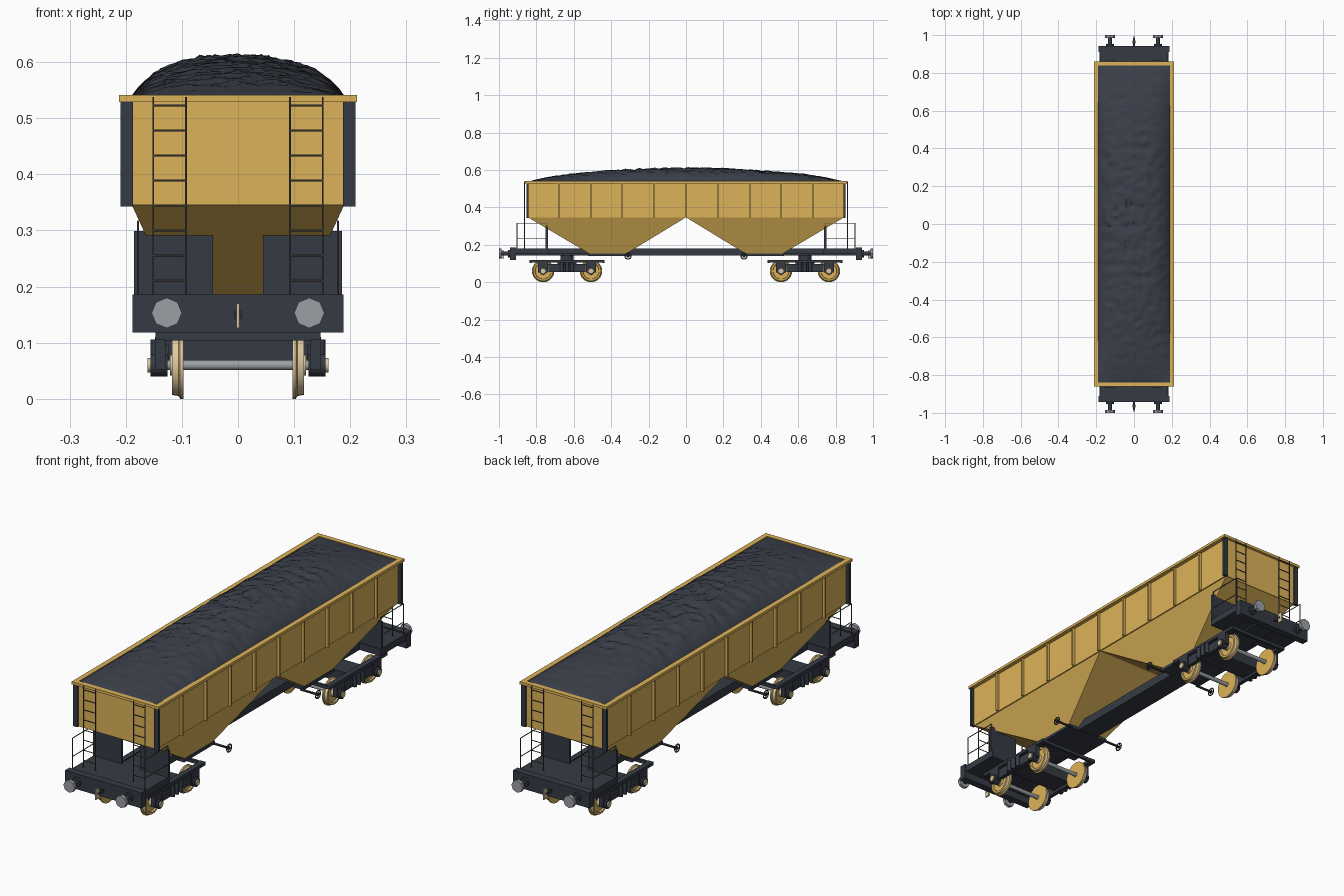
import bpy, bmesh, math
from mathutils import Vector, noise

if "Cube" in bpy.data.objects:
    bpy.data.objects.remove(bpy.data.objects["Cube"])


def mat(name, rgb):
    m = bpy.data.materials.new(name)
    m.diffuse_color = (*rgb, 1)
    m.use_nodes = True
    m.node_tree.nodes["Principled BSDF"].inputs["Base Color"].default_value = m.diffuse_color
    return m


YELLOW = mat("ochre_paint", (0.72, 0.45, 0.10))
DARK = mat("dark_steel", (0.036, 0.043, 0.058))
COAL = mat("coal", (0.044, 0.051, 0.068))
CREAM = mat("worn_cream", (0.72, 0.58, 0.36))
GREY = mat("bare_steel", (0.33, 0.35, 0.38))
RUNG = mat("rail_grey", (0.10, 0.095, 0.085))


def finish(name, bm, *mats, smooth=None):
    bmesh.ops.recalc_face_normals(bm, faces=bm.faces)
    me = bpy.data.meshes.new(name)
    bm.to_mesh(me)
    bm.free()
    ob = bpy.data.objects.new(name, me)
    bpy.context.collection.objects.link(ob)
    for m in mats:
        me.materials.append(m)
    if smooth:
        bpy.ops.object.select_all(action='DESELECT')
        ob.select_set(True)
        bpy.context.view_layer.objects.active = ob
        bpy.ops.object.shade_smooth_by_angle(angle=math.radians(smooth))
    return ob


def box(name, x, y, z, m):
    """Box from (min, max) pairs."""
    bm = bmesh.new()
    bmesh.ops.create_cube(bm, size=1)
    for v in bm.verts:
        v.co = [r[0] if c < 0 else r[1] for c, r in zip(v.co, (x, y, z))]
    return finish(name, bm, m)


def rod(name, a, b, r, m, sides=8):
    a, b = Vector(a), Vector(b)
    bm = bmesh.new()
    bmesh.ops.create_cone(bm, cap_ends=True, segments=sides, radius1=r, radius2=r, depth=(b - a).length)
    q = (b - a).to_track_quat('Z', 'Y')
    for v in bm.verts:
        v.co = q @ v.co + (a + b) / 2
    return finish(name, bm, m, smooth=40 if sides > 8 else None)


def loft(name, rings, m):
    """Rectangles (x half, y0, y1, z) joined into one closed solid."""
    bm = bmesh.new()
    loops = [[bm.verts.new(p) for p in ((-x, a, z), (x, a, z), (x, b, z), (-x, b, z))]
             for x, a, b, z in rings]
    for lo, hi in zip(loops, loops[1:]):
        for i in range(4):
            j = (i + 1) % 4
            bm.faces.new((lo[i], lo[j], hi[j], hi[i]))
    bm.faces.new(loops[0])
    bm.faces.new(loops[-1])
    return finish(name, bm, m)


def span(s, a, b):
    """Mirrored range, sorted."""
    return tuple(sorted((s * a, s * b)))


# --- wagon body: upper box, rim, side ribs
box("body_box", (-0.194, 0.194), (-0.848, 0.848), (0.345, 0.532), YELLOW)
for s in (-1, 1):
    box("rim_side", span(s, 0.19, 0.212), (-0.86, 0.86), (0.529, 0.541), YELLOW)
    box("rim_end", (-0.19, 0.19), span(s, 0.838, 0.86), (0.529, 0.541), YELLOW)
    for i in range(1, 10):
        y = -0.85 + 0.17 * i
        box("side_rib", span(s, 0.19, 0.206), (y - 0.004, y + 0.004), (0.345, 0.53), YELLOW)
    for t in (-1, 1):
        box("corner_post", span(s, 0.187, 0.209), span(t, 0.842, 0.854), (0.343, 0.53), DARK)

# --- coal heap: lumpy grid that falls off towards the rim
bm = bmesh.new()
NX, NY = 28, 130
bmesh.ops.create_grid(bm, x_segments=NX, y_segments=NY, size=1)
for v in bm.verts:
    u, w = v.co.x, v.co.y
    x, y = u * 0.192, w * 0.842
    edge = min(1, (1 - abs(u)) * 4, (1 - abs(w)) * 7)
    h = 0.068 * (1 - abs(u) ** 2.4) ** 0.8 * (1 - abs(w) ** 2.0) ** 0.75
    p = Vector((x, y, 0))
    lump = (0.5 - abs(noise.noise(p * 16))) * 0.016 + noise.noise(p * 38 + Vector((7, 3, 1))) * 0.008
    v.co = (x, y, 0.537 + h + max(-h, lump * edge * (0.3 + 0.7 * (1 - w * w))))
finish("coal_heap", bm, COAL, smooth=32)

# --- twin hoppers with outlets, and centre sill
for s in (-1, 1):
    bottom, top = span(s, 0.32, 0.515), span(s, 0.0, 0.845)
    loft("hopper", [(0.10, *bottom, 0.152), (0.19, *top, 0.347)], YELLOW)
    box("outlet_frame", (-0.104, 0.104), span(s, 0.31, 0.525), (0.14, 0.153), DARK)
box("centre_sill", (-0.05, 0.05), (-0.92, 0.92), (0.142, 0.18), DARK)

for s in (-1, 1):
    # --- end platform, headstock and bulkhead plates
    box("platform", (-0.182, 0.182), span(s, 0.735, 0.92), (0.15, 0.18), DARK)
    box("headstock", (-0.188, 0.188), span(s, 0.91, 0.942), (0.118, 0.186), DARK)
    for t in (-1, 1):
        box("bulkhead_plate", span(t, 0.045, 0.185), span(s, 0.739, 0.75), (0.178, 0.299), DARK)
        box("frame_rail", span(t, 0.055, 0.08), span(s, 0.5, 0.74), (0.15, 0.18), DARK)

        # --- handrails beside the platform
        x = t * 0.178
        for y in (0.904, 0.745):
            rod("handrail_post", (x, s * y, 0.18), (x, s * y, 0.316), 0.002, RUNG, 6)
        for z in (0.316, 0.235):
            rod("handrail_bar", (x, s * 0.904, z), (x, s * 0.745, z), 0.002, RUNG, 6)

        # --- end ladders
        for lx in (0.093, 0.151):
            rod("ladder_stile", (t * lx, s * 0.864, 0.18), (t * lx, s * 0.864, 0.538), 0.002, RUNG, 6)
        for i in range(8):
            z = 0.211 + i * 0.0445
            rod("ladder_rung", (t * 0.093, s * 0.864, z), (t * 0.151, s * 0.864, z), 0.002, RUNG, 6)

        # --- buffers
        bx = t * 0.127
        rod("buffer_base", (bx, s * 0.94, 0.153), (bx, s * 0.952, 0.153), 0.02, DARK, 12)
        rod("buffer_shank", (bx, s * 0.945, 0.153), (bx, s * 0.988, 0.153), 0.011, DARK, 12)
        rod("buffer_head", (bx, s * 0.986, 0.153), (bx, s, 0.153), 0.027, GREY, 8)

        # --- brake rod and handwheel at the inner hopper edge
        hy = s * 0.31
        rod("handwheel_rod", (t * 0.09, hy, 0.14), (t * 0.178, hy, 0.14), 0.005, DARK)
        bpy.ops.mesh.primitive_torus_add(major_segments=16, minor_segments=6, major_radius=0.017,
                                         minor_radius=0.0025, location=(t * 0.174, hy, 0.14),
                                         rotation=(0, math.pi / 2, 0))
        bpy.context.object.name = "handwheel"
        bpy.context.object.data.materials.append(DARK)
        for k in range(3):
            d = Vector((0, math.cos(k * math.pi / 3), math.sin(k * math.pi / 3))) * 0.017
            c = Vector((t * 0.174, hy, 0.14))
            rod("handwheel_spoke", c - d, c + d, 0.0018, DARK, 6)

    # --- coupling hook
    rod("coupling_bar", (0, s * 0.94, 0.15), (0, s * 0.985, 0.15), 0.005, DARK)
    box("coupling_hook", (-0.003, 0.003), span(s, 0.972, 0.995), (0.126, 0.17), CREAM)
    box("coupling_pin", (-0.007, 0.007), span(s, 0.955, 0.972), (0.143, 0.157), DARK)

# --- wheel profile (x along axle, radius)
PROFILE = [(0.097, 0.01), (0.097, 0.06), (0.103, 0.06), (0.106, 0.055), (0.118, 0.053),
           (0.118, 0.044), (0.112, 0.042), (0.112, 0.02), (0.121, 0.018), (0.121, 0.002)]


def wheel(t, y):
    bm = bmesh.new()
    vs = [bm.verts.new((t * x, 0, r)) for x, r in PROFILE]
    es = [bm.edges.new(p) for p in zip(vs, vs[1:])]
    bmesh.ops.spin(bm, geom=vs + es, cent=(0, 0, 0), axis=(1, 0, 0), angle=math.tau,
                   steps=28, use_merge=True)
    bmesh.ops.translate(bm, verts=bm.verts, vec=(0, y, 0.06))
    bmesh.ops.recalc_face_normals(bm, faces=bm.faces)
    for f in bm.faces:      # cream tread, ochre wheel faces
        f.material_index = 0 if abs(f.normal.x) < 0.8 else 1
    finish("wheel", bm, CREAM, YELLOW, smooth=35)


# --- bogies
for s in (-1, 1):
    c = s * 0.636
    box("bolster", (-0.13, 0.13), (c - 0.05, c + 0.05), (0.068, 0.115), DARK)
    rod("bogie_pivot", (0, c, 0.11), (0, c, 0.152), 0.035, DARK, 16)
    for e in (-1, 1):
        box("bogie_end_beam", (-0.13, 0.13), (c + e * 0.195 - 0.006, c + e * 0.195 + 0.006),
            (0.104, 0.118), DARK)
        y = c + e * 0.128
        rod("axle", (-0.135, y, 0.06), (0.135, y, 0.06), 0.009, GREY, 14)
        for t in (-1, 1):
            wheel(t, y)
            box("pedestal", span(t, 0.128, 0.148), (y - 0.027, y + 0.027), (0.052, 0.11), DARK)
            rod("axlebox", (t * 0.126, y, 0.06), (t * 0.156, y, 0.06), 0.02, DARK, 12)
            rod("axlebox_cap", (t * 0.155, y, 0.06), (t * 0.161, y, 0.06), 0.013, CREAM, 10)
    for t in (-1, 1):
        box("bogie_top_bar", span(t, 0.122, 0.147), (c - 0.2, c + 0.2), (0.106, 0.12), DARK)
        box("bogie_side_frame", span(t, 0.124, 0.142), (c - 0.1, c + 0.1), (0.056, 0.098), DARK)
        for d in (-0.028, 0, 0.028):
            rod("spring", (t * 0.146, c + d, 0.055), (t * 0.146, c + d, 0.106), 0.01, DARK, 10)
